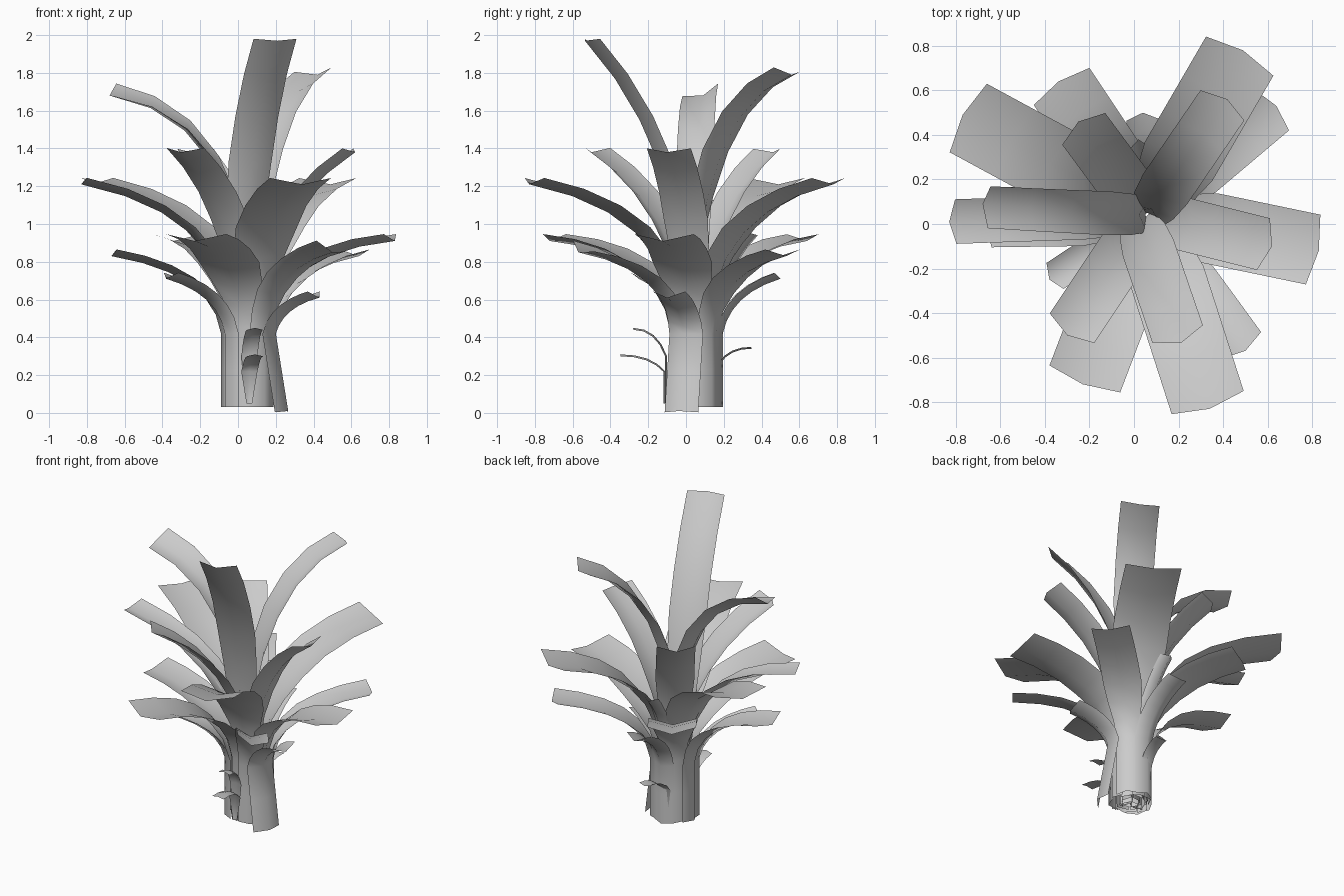
import bpy, bmesh, math
from mathutils import Vector

if "Cube" in bpy.data.objects:
    bpy.data.objects.remove(bpy.data.objects["Cube"])

CX, CY = 0.06, 0.04      # trunk axis


def strip(name, pts, sides, widths, fold, tip):
    """Trough-folded ribbon, three vertices across, along a list of points."""
    bm = bmesh.new()
    rows = []
    n = len(pts)
    for i, p in enumerate(pts):
        t = (pts[min(i + 1, n - 1)] - pts[max(i - 1, 0)]).normalized()
        side = sides[i]
        up = side.cross(t).normalized() * fold - t * (tip if i == n - 1 else 0)
        w = side * widths[i] / 2
        rows.append([bm.verts.new(q) for q in (p - w + up, p, p + w + up)])
    for a, b in zip(rows, rows[1:]):
        for k in (0, 1):
            bm.faces.new((a[k], a[k + 1], b[k + 1], b[k]))
    me = bpy.data.meshes.new(name)
    bm.to_mesh(me)
    bm.free()
    for poly in me.polygons:
        poly.use_smooth = True
    ob = bpy.data.objects.new(name, me)
    bpy.context.collection.objects.link(ob)


def bend(a, b, c, t):
    return (1 - t) ** 2 * a + 2 * t * (1 - t) * b + t * t * c


def leaf(name, x, y, z, width, r, z0, rise, roll=0, shift=0,
         base_w=0.14, foot=None, zb=0.03, segs=6):
    """Upright sheath in the trunk, then a blade arching out to the tip."""
    bx, by = CX + shift, CY + shift / 2
    R = math.hypot(x - bx, y - by)
    d = Vector(((x - bx) / R, (y - by) / R, 0))
    side = Vector((d.y, -d.x, 0))          # trough opens toward the axis
    foot = foot or r
    prof = [(foot, zb), ((foot + r) / 2, (zb + z0) / 2)]
    widths, sides = [base_w] * 2, [side] * 2
    for i in range(segs + 1):
        t = i / segs
        prof.append((bend(r, 0.02 + r * 1.15, R, t), bend(z0, z - rise, z, t)))
        u = min(1, t / 0.5)
        widths.append(base_w + (width - base_w) * u * u * (3 - 2 * u))
        sides.append((side + Vector((0, 0, roll * t))).normalized())
    pts = [Vector((bx, by, b)) + d * a for a, b in prof]
    strip(name, pts, sides, widths, 0.04, 0.02)


# crown: three tall leaves, each with its own arch
leaf("crown_front", 0.21, -0.535, 1.97, 0.24, 0.02, 0.5, 0.57, shift=-0.04)
leaf("crown_back", 0.42, 0.56, 1.79, 0.24, 0.01, 0.5, 0.19, roll=0.1)
leaf("crown_left", -0.68, 0.09, 1.68, 0.20, 0.01, 0.5, 0.12, roll=0.35)


# tiers: tip height, sheath radius, sheath top, arch rise, then tips (x, y, width)
def tier(name, z, r, z0, rise, tips):
    for i, (x, y, w) in enumerate(tips):
        leaf(f"{name}_{i + 1}", x, y, z, w, r, z0, rise)


tier("upper_leaf", 1.38, 0.06, 0.5, 0.31,
     [(-0.30, -0.50, 0.24), (-0.25, 0.46, 0.24), (0.62, -0.10, 0.24)])
tier("middle_leaf", 1.21, 0.10, 0.48, 0.15,
     [(0.34, -0.83, 0.34), (0.49, 0.78, 0.35), (-0.77, 0.49, 0.35), (-0.83, 0.01, 0.20)])
tier("lower_leaf", 0.91, 0.13, 0.45, 0.06,
     [(0.83, -0.12, 0.32), (-0.23, -0.72, 0.34), (-0.34, 0.64, 0.30)])
tier("skirt_leaf", 0.83, 0.15, 0.42, 0.09, [(0.64, 0.53, 0.24), (-0.67, 0.03, 0.27)])
tier("short_leaf", 0.71, 0.155, 0.42, 0.08, [(-0.38, -0.25, 0.14), (0.04, 0.50, 0.15)])

# odd leaves: a rolled one, a narrow one, and one with a broad flaring sheath
leaf("rolled_leaf", 0.50, -0.57, 0.85, 0.20, 0.14, 0.42, 0.09, roll=0.3)
leaf("narrow_leaf", 0.02, 0.38, 0.94, 0.10, 0.12, 0.45, 0.19)
leaf("flared_leaf", 0.43, -0.10, 0.61, 0.18, 0.15, 0.42, 0.05,
     base_w=0.19, foot=0.22, zb=0.01)


# small dry curls peeling off the trunk
def curl(name, x, y0, y1, z0, z1, segs=4):
    pts = [Vector((x, y0, 0.05))]
    for i in range(segs + 1):
        t = i / segs
        pts.append(Vector((x + 0.03 * t, bend(y0, y0 + (y1 - y0) * 0.3, y1, t),
                           bend(z0, z1, z1, t))))
    n = len(pts)
    strip(name, pts, [Vector((1, 0, 0))] * n, [0.03] + [0.085] * (n - 1), 0.01, 0.005)


curl("dry_curl_upper", 0.06, -0.10, -0.28, 0.30, 0.45)
curl("dry_curl_lower", 0.06, -0.11, -0.35, 0.22, 0.31)
curl("dry_curl_back", 0.04, 0.18, 0.35, 0.26, 0.34)
